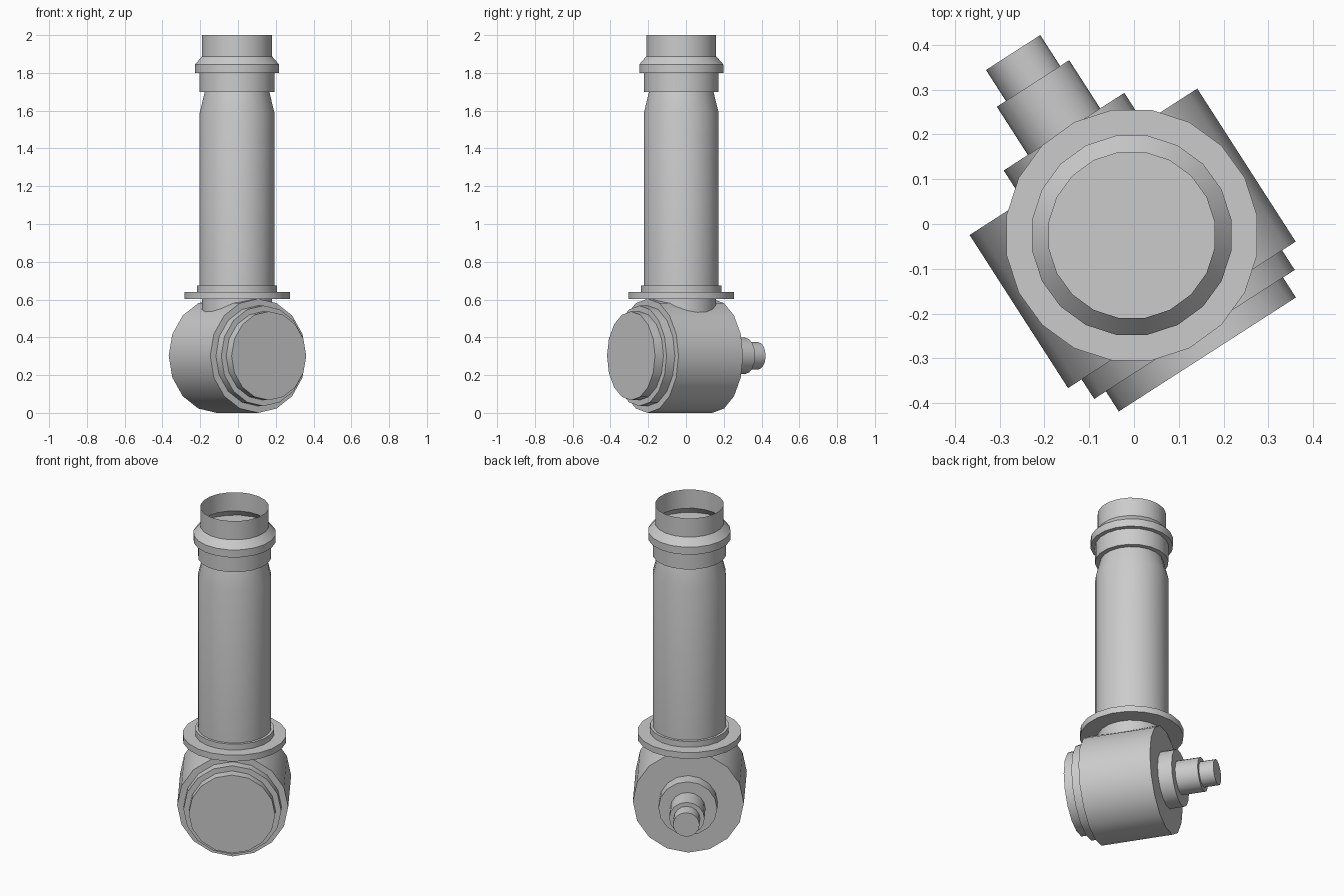
import bpy, math
from mathutils import Matrix, Vector

cube = bpy.data.objects.get("Cube")
if cube:
    bpy.data.objects.remove(cube)

grey = bpy.data.materials.new("plain grey")
grey.use_nodes = True
colour = (0.6, 0.6, 0.6, 1)
grey.diffuse_color = colour
grey.node_tree.nodes["Principled BSDF"].inputs["Base Color"].default_value = colour


def lathe(name, profile, sides, frame, offset=0.0, caps=(True, True)):
    """Turn a (radius, height) profile round the local z axis of frame."""
    verts = []
    for r, h in profile:
        for i in range(sides):
            a = math.tau * (i + offset) / sides
            verts.append(frame @ Vector((r * math.cos(a), r * math.sin(a), h)))
    faces = []
    for k in range(len(profile) - 1):
        for i in range(sides):
            j = (i + 1) % sides
            a, b = k * sides, (k + 1) * sides
            faces.append((a + i, a + j, b + j, b + i))
    if caps[0]:
        faces.append(tuple(reversed(range(sides))))
    if caps[1]:
        top = (len(profile) - 1) * sides
        faces.append(tuple(range(top, top + sides)))
    mesh = bpy.data.meshes.new(name)
    mesh.from_pydata(verts, [], faces)
    mesh.materials.append(grey)
    obj = bpy.data.objects.new(name, mesh)
    bpy.context.collection.objects.link(obj)
    bpy.ops.object.select_all(action="DESELECT")
    obj.select_set(True)
    bpy.context.view_layer.objects.active = obj
    bpy.ops.object.shade_smooth_by_angle(angle=math.radians(32))
    return obj


# Upright tube and its rings
upright = Matrix.Translation((-0.005, -0.025, 0))


def tower(name, profile, caps=(True, True)):
    lathe(name, profile, 20, upright, 0.5, caps)


tower("neck", [(0.187, 0.4), (0.187, 0.62)])
tower("base_flange", [(0.283, 0.603), (0.283, 0.64)])
tower("base_ring", [(0.215, 0.62), (0.215, 0.675)])
tower("main_tube", [(0.2, 0.65), (0.2, 1.59), (0.168, 1.72)])
tower("upper_collar", [(0.2, 1.7), (0.2, 1.82)])
tower("upper_ring", [(0.225, 1.8), (0.225, 1.845)])
tower("open_mouth", [(0.225, 1.845), (0.187, 1.888), (0.187, 2.0)], (False, False))

# Horizontal drum, with its axis turned to the front left
axis = Vector((0.541, -0.841, 0)).normalized()
up = Vector((0, 0, 1))
side = axis.cross(up)
level = Matrix((up, side, axis)).transposed().to_4x4()
level = Matrix.Translation((-0.003, -0.032, 0.302)) @ level

for name, radius, start, end in [
    ("drum", 0.302, -0.203, 0.203),
    ("front_step", 0.266, 0.15, 0.255),
    ("front_cap", 0.235, 0.2, 0.308),
    ("rear_collar", 0.16, -0.283, -0.15),
    ("rear_shaft", 0.096, -0.411, -0.25),
    ("rear_tip", 0.072, -0.493, -0.38),
]:
    lathe(name, [(radius, start), (radius, end)], 16, level)
